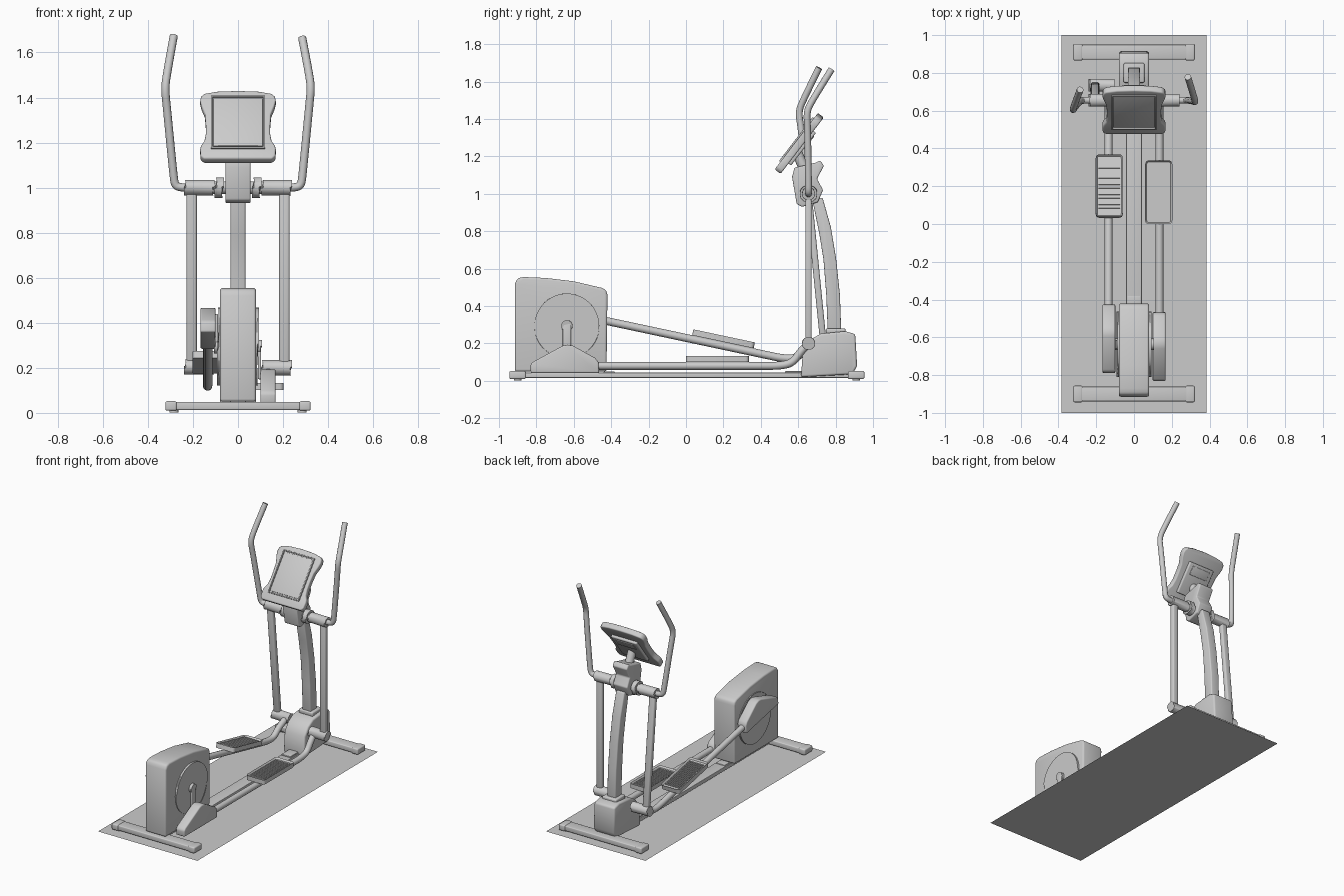
import bpy, bmesh, math
from mathutils import Matrix, Vector

cube = bpy.data.objects.get("Cube")
if cube:
    bpy.data.objects.remove(cube, do_unlink=True)

# One grey for the whole machine
grey = bpy.data.materials.new("light_grey")
grey.use_nodes = True
GREY = (0.6, 0.6, 0.6, 1)
grey.diffuse_color = GREY
grey.node_tree.nodes["Principled BSDF"].inputs["Base Color"].default_value = GREY


def select(ob):
    bpy.ops.object.select_all(action="DESELECT")
    ob.select_set(True)
    bpy.context.view_layer.objects.active = ob


def add(name, bm, matrix=None):
    """Turn a bmesh into a smooth shaded object with sharp edges kept."""
    if matrix:
        bm.transform(matrix)
    bmesh.ops.recalc_face_normals(bm, faces=bm.faces)
    mesh = bpy.data.meshes.new(name)
    bm.to_mesh(mesh)
    bm.free()
    ob = bpy.data.objects.new(name, mesh)
    bpy.context.collection.objects.link(ob)
    mesh.materials.append(grey)
    select(ob)
    bpy.ops.object.shade_smooth_by_angle(angle=math.radians(35))
    return ob


def round_edges(bm, width):
    if width:
        edges = [e for e in bm.edges if e.calc_face_angle(0) > math.radians(35)]
        bmesh.ops.bevel(bm, geom=edges, offset=width, segments=3, profile=0.5,
                        affect="EDGES", clamp_overlap=True)


def prism(name, profile, lo, hi, axis="x", bevel=0.0, matrix=None):
    """Extrude a profile along x (y, z points) or along y (x, z points)."""
    bm = bmesh.new()
    place = (lambda a, b, w: (w, a, b)) if axis == "x" else (lambda a, b, w: (a, w, b))
    face = bm.faces.new([bm.verts.new(place(a, b, lo)) for a, b in profile])
    ext = bmesh.ops.extrude_face_region(bm, geom=[face])["geom"]
    bmesh.ops.translate(bm, vec=place(0, 0, hi - lo),
                        verts=[v for v in ext if isinstance(v, bmesh.types.BMVert)])
    bmesh.ops.recalc_face_normals(bm, faces=bm.faces)
    round_edges(bm, bevel)
    return add(name, bm, matrix)


def box(name, centre, size, bevel=0.0, matrix=None):
    bm = bmesh.new()
    bmesh.ops.create_cube(bm, size=1)
    bm.transform(Matrix.Translation(centre) @ Matrix.Diagonal((*size, 1)))
    round_edges(bm, bevel)
    return add(name, bm, matrix)


def cylinder(name, centre, radius, length, axis="X", bevel=0.0, matrix=None):
    bm = bmesh.new()
    bmesh.ops.create_cone(bm, cap_ends=True, segments=48, radius1=radius,
                          radius2=radius, depth=length)
    turn = Matrix.Rotation(math.pi / 2, 4, "Y") if axis == "X" else Matrix()
    bm.transform(Matrix.Translation(centre) @ turn)
    round_edges(bm, bevel)
    return add(name, bm, matrix)


def tube(name, points, radius):
    """Round bar along a softened path."""
    curve = bpy.data.curves.new(name, "CURVE")
    curve.dimensions = "3D"
    curve.bevel_depth = radius
    curve.bevel_resolution = 4
    curve.use_fill_caps = True
    spline = curve.splines.new("NURBS")
    spline.points.add(len(points) - 1)
    for p, co in zip(spline.points, points):
        p.co = (*co, 1)
    spline.order_u = 3
    spline.use_endpoint_u = True
    spline.resolution_u = 6
    ob = bpy.data.objects.new(name, curve)
    bpy.context.collection.objects.link(ob)
    curve.materials.append(grey)
    select(ob)
    bpy.ops.object.convert(target="MESH")
    bpy.ops.object.shade_smooth_by_angle(angle=math.radians(35))


def turn_about(centre, degrees, target=None):
    """Rotate about x around a point, then carry that point to target."""
    return (Matrix.Translation(target or centre)
            @ Matrix.Rotation(math.radians(degrees), 4, "X")
            @ Matrix.Translation(-Vector(centre)))


# Floor mat
bm = bmesh.new()
bmesh.ops.create_grid(bm, x_segments=1, y_segments=1, size=1)
bm.transform(Matrix.Diagonal((0.385, 1, 1, 1)))
add("floor_mat", bm)

# Base frame
box("main_beam", (0, 0, 0.03), (0.084, 1.74, 0.028), 0.004)
box("rear_beam_plate", (0, 0.575, 0.046), (0.07, 0.09, 0.012), 0.003)
box("front_beam_plate", (0, -0.41, 0.044), (0.07, 0.06, 0.01), 0.003)
for end, y in (("front", -0.9), ("rear", 0.91)):
    box(end + "_stabilizer", (0, y, 0.031), (0.56, 0.078, 0.036), 0.006)
    for side, s in (("left", 1), ("right", -1)):
        box(f"{end}_{side}_end_cap", (s * 0.297, y, 0.031), (0.05, 0.088, 0.042), 0.008)
        cylinder(f"{end}_{side}_foot", (s * 0.285, y, 0.008), 0.02, 0.014, "Z")

# Flywheel housing and base cover
prism("flywheel_housing",
      [(-0.915, 0.05), (-0.425, 0.05), (-0.42, 0.46), (-0.427, 0.485), (-0.45, 0.497),
       (-0.6, 0.532), (-0.75, 0.55), (-0.87, 0.555), (-0.9, 0.548), (-0.915, 0.52)],
      -0.08, 0.08, bevel=0.012)
prism("base_cover",
      [(0.615, 0.02), (0.625, 0.165), (0.665, 0.22), (0.72, 0.252), (0.85, 0.265),
       (0.905, 0.25), (0.915, 0.08), (0.89, 0.035)], -0.08, 0.08, bevel=0.012)
box("mast_collar", (0, 0.8, 0.266), (0.11, 0.105, 0.03), 0.008)

# Curved mast and its head
prism("mast",
      [(0.675, 0.97), (0.712, 0.79), (0.735, 0.65), (0.75, 0.46), (0.758, 0.26),
       (0.83, 0.26), (0.823, 0.46), (0.803, 0.65), (0.775, 0.82), (0.73, 0.98)],
      -0.033, 0.033, bevel=0.008)
prism("mast_head",
      [(0.567, 1.09), (0.592, 0.945), (0.62, 0.93), (0.705, 0.955), (0.733, 1.02),
       (0.70, 1.08), (0.738, 1.15), (0.717, 1.178), (0.69, 1.165), (0.58, 1.14)],
      -0.056, 0.056, bevel=0.008)
tube("console_neck", [(0, 0.64, 1.12), (0, 0.61, 1.18), (0, 0.585, 1.24)], 0.028)

# Console: waisted panel tilted back
tilt = turn_about((0, 0, 0), -37.5, (0, 0.607, 1.268))
half = [(0.09, 0.186), (0.15, 0.174), (0.164, 0.158), (0.168, 0.135), (0.162, 0.105),
        (0.147, 0.06), (0.143, 0.0), (0.143, -0.05), (0.149, -0.09), (0.164, -0.115),
        (0.168, -0.135), (0.166, -0.175), (0.152, -0.19)]
outline = [(0, 0.19)] + half + [(-x, v) for x, v in reversed(half)]
prism("console", outline, -0.022, 0.018, "y", 0.008, tilt)
box("console_screen", (0, -0.023, 0.008), (0.22, 0.008, 0.265), 0.002, tilt)
for side, s in (("left", 1), ("right", -1)):
    box(side + "_screen_frame", (s * 0.116, -0.024, 0.008), (0.008, 0.014, 0.29), 0.002, tilt)
for end, v in (("top", 0.151), ("bottom", -0.135)):
    box(end + "_screen_frame", (0, -0.024, v), (0.24, 0.014, 0.008), 0.002, tilt)
box("console_back", (0, 0.022, -0.01), (0.2, 0.026, 0.22), 0.008, tilt)
box("console_back_panel", (0, 0.034, 0.05), (0.14, 0.01, 0.06), 0.003, tilt)

# Moving parts: left side low, right side high
HUB = (0, 0.655, 1.0)
AXLE = (-0.637, 0.294)
cylinder("handle_axle", HUB, 0.028, 0.42)
for side, s, swing, arm_turn, arm_to, crank in (
        ("left", 1, 0, 0, (0, 0.165, 0.08), -1),
        ("right", -1, 5.7, -12, (0, 0.19, 0.189), 1)):
    lever = turn_about(HUB, swing)
    arm = turn_about((0, 0.165, 0.08), arm_turn, arm_to)

    # Handle, sleeve and lower lever
    cylinder(side + "_hub_collar", (s * 0.083, 0.655, 1.0), 0.046, 0.03, bevel=0.006)
    cylinder(side + "_hub_sleeve", (s * 0.172, 0.655, 1.0), 0.034, 0.126, bevel=0.005)
    tube(side + "_handle",
         [lever @ Vector((s * x, y, z)) for x, y, z in (
             (0.22, 0.655, 1.0), (0.255, 0.655, 1.0), (0.28, 0.655, 1.01),
             (0.287, 0.655, 1.06), (0.316, 0.65, 1.36), (0.324, 0.645, 1.44),
             (0.317, 0.675, 1.5), (0.285, 0.778, 1.665))], 0.018)
    box(side + "_lever", (s * 0.206, 0.655, 0.6), (0.046, 0.034, 0.76), 0.01, lever)
    cylinder(side + "_lower_pivot", (s * 0.171, 0.655, 0.2), 0.034, 0.128,
             bevel=0.005, matrix=lever)

    # Pedal arm, ending at the lower pivot
    path = [arm @ Vector((s * 0.135, y, z)) for y, z in (
        (-0.52, 0.08), (0.4, 0.08), (0.5, 0.08), (0.57, 0.095), (0.615, 0.16))]
    tube(side + "_pedal_arm", path + [lever @ Vector((s * 0.135, 0.655, 0.2))], 0.021)
    prism(side + "_arm_cover",
          [(-0.83, 0.042), (-0.832, 0.085), (-0.82, 0.1), (-0.66, 0.187), (-0.635, 0.193),
           (-0.605, 0.188), (-0.485, 0.122), (-0.468, 0.1), (-0.465, 0.042)],
          s * 0.133 - 0.034, s * 0.133 + 0.034, bevel=0.008, matrix=arm)

    # Pedal tray with sunken ribbed tread
    bm = bmesh.new()
    bmesh.ops.create_cube(bm, size=1)
    bm.transform(Matrix.Translation((s * 0.131, 0.168, 0.117))
                 @ Matrix.Diagonal((0.143, 0.336, 0.032, 1)))
    corners = [e for e in bm.edges if abs(e.verts[0].co.z - e.verts[1].co.z) > 0.01]
    bmesh.ops.bevel(bm, geom=corners, offset=0.018, segments=4, profile=0.5, affect="EDGES")
    top = max(bm.faces, key=lambda f: f.calc_center_median().z)
    bmesh.ops.inset_region(bm, faces=[top], thickness=0.008)
    bmesh.ops.translate(bm, verts=top.verts, vec=(0, 0, -0.012))
    add(side + "_pedal", bm, arm)
    for i in range(16):
        box(f"{side}_pedal_rib_{i + 1}", (s * 0.131, 0.033 + i * 0.018, 0.123),
            (0.112, 0.008, 0.01), 0, arm)

    # Flywheel disc, axle and crank
    cylinder(side + "_disc", (s * 0.08, *AXLE), 0.173, 0.016, bevel=0.005)
    cylinder(side + "_disc_hub", (s * 0.09, *AXLE), 0.03, 0.026, bevel=0.004)
    box(side + "_crank", (s * 0.096, AXLE[0], AXLE[1] + crank * 0.065),
        (0.014, 0.045, 0.16), 0.005)
